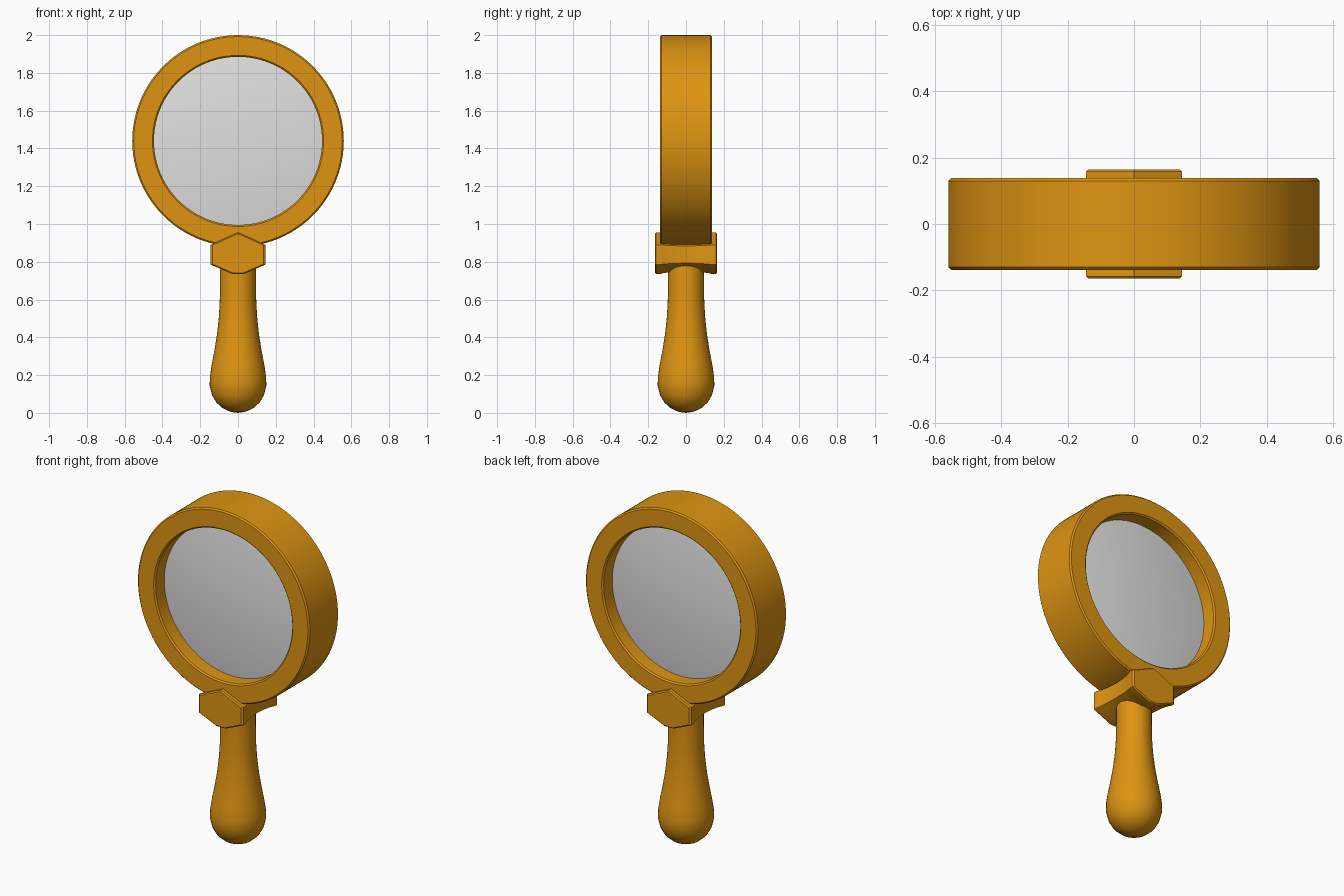
import bpy, math
from mathutils import Matrix

if "Cube" in bpy.data.objects:
    bpy.data.objects.remove(bpy.data.objects["Cube"])


def material(name, rgb):
    m = bpy.data.materials.new(name)
    m.use_nodes = True
    m.diffuse_color = (*rgb, 1)
    bsdf = m.node_tree.nodes["Principled BSDF"]
    bsdf.inputs["Base Color"].default_value = (*rgb, 1)
    bsdf.inputs["Roughness"].default_value = 0.6
    return m


amber = material("amber", (0.73, 0.296, 0.006))
glass = material("pale grey glass", (0.75, 0.75, 0.75))


def make(name, verts, faces, mat, angle=35):
    mesh = bpy.data.meshes.new(name)
    mesh.from_pydata(verts, [], faces)
    mesh.materials.append(mat)
    mesh.validate()
    obj = bpy.data.objects.new(name, mesh)
    bpy.context.collection.objects.link(obj)
    bpy.ops.object.select_all(action="DESELECT")
    obj.select_set(True)
    bpy.context.view_layer.objects.active = obj
    bpy.ops.object.mode_set(mode="EDIT")
    bpy.ops.mesh.select_all(action="SELECT")
    bpy.ops.mesh.remove_doubles(threshold=0.0001)
    bpy.ops.mesh.normals_make_consistent(inside=False)
    bpy.ops.object.mode_set(mode="OBJECT")
    bpy.ops.object.shade_smooth_by_angle(angle=math.radians(angle))
    return obj


def loft(name, rings, mat, closed=False, caps=False, angle=35):
    """Skin a list of equal-sized vertex rings."""
    n, count = len(rings[0]), len(rings)
    faces = []
    for i in range(count if closed else count - 1):
        a, b = i * n, (i + 1) % count * n
        faces += [(a + j, a + (j + 1) % n, b + (j + 1) % n, b + j) for j in range(n)]
    if caps:
        faces += [tuple(range(n)), tuple(range((count - 1) * n, count * n))]
    return make(name, [v for r in rings for v in r], faces, mat, angle)


def lathe(name, profile, mat, steps, closed=False):
    """Turn (radius, height) points about the z axis."""
    turns = [2 * math.pi * j / steps for j in range(steps)]
    rings = [[(r * math.cos(t), r * math.sin(t), h) for t in turns] for r, h in profile]
    return loft(name, rings, mat, closed)


def face_front(obj):
    obj.data.transform(Matrix.Translation((0, 0, 1.44)) @ Matrix.Rotation(math.pi / 2, 4, "X"))


# Round frame with softened rims
R, r, d, b = 0.56, 0.445, 0.138, 0.008
frame = lathe("frame", [(R, b - d), (R, d - b), (R - b, d), (r + b, d),
                        (r, d - b), (r, b - d), (r + b, -d), (R - b, -d)], amber, 96, True)
face_front(frame)

# Gently domed lens, the same on both sides
half = [(r * math.sin(k * math.pi / 16), 0.05 + 0.03 * math.cos(k * math.pi / 16) ** 2)
        for k in range(9)]
lens = lathe("lens", half + [(x, -h) for x, h in reversed(half)], glass, 96)
face_front(lens)

# Six-sided collar, waisted between its front and back plates
hexagon = [(0, 0.11), (0.145, 0.045), (0.145, -0.06), (0.03, -0.11),
           (-0.03, -0.11), (-0.145, -0.06), (-0.145, 0.045)]
stations = [(-0.165, 0.94), (-0.158, 1), (-0.14, 1), (-0.11, 0.94), (-0.06, 0.89), (0, 0.87),
            (0.06, 0.89), (0.11, 0.94), (0.14, 1), (0.158, 1), (0.165, 0.94)]
loft("collar", [[(x * s, y, 0.845 + z * s) for x, z in hexagon] for y, s in stations],
     amber, caps=True, angle=30)

# Turned handle with a rounded bulb
lathe("handle", [(0, 0), (0.04, 0.006), (0.08, 0.024), (0.115, 0.055), (0.138, 0.095),
                 (0.15, 0.145), (0.149, 0.19), (0.14, 0.25), (0.125, 0.33), (0.112, 0.41),
                 (0.102, 0.5), (0.097, 0.58), (0.095, 0.68), (0.095, 0.8), (0, 0.8)],
      amber, 40)
